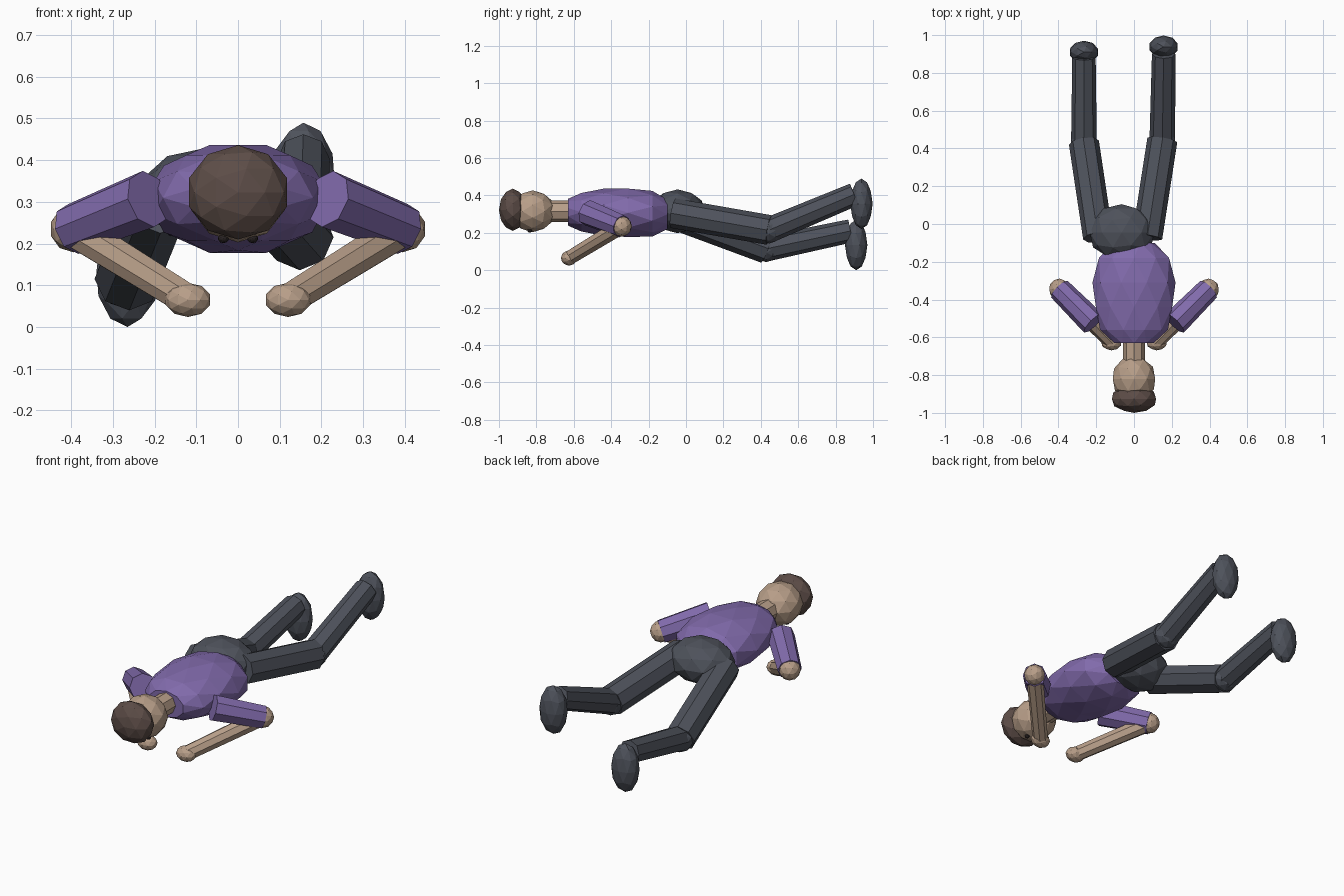
import bpy
import bmesh
import math
from mathutils import Vector, Matrix

cube = bpy.data.objects.get("Cube")
if cube:
    bpy.data.objects.remove(cube, do_unlink=True)


def material(name, rgb):
    mat = bpy.data.materials.new(name)
    mat.use_nodes = True
    color = (*rgb, 1.0)
    mat.diffuse_color = color
    mat.node_tree.nodes["Principled BSDF"].inputs["Base Color"].default_value = color
    return mat


SHIRT = material("purple shirt", (0.22, 0.145, 0.41))
TROUSERS = material("charcoal trousers", (0.076, 0.084, 0.105))
SKIN = material("tan skin", (0.48, 0.345, 0.25))
HAIR = material("brown hair", (0.108, 0.073, 0.063))
EYE = material("dark eyes", (0.02, 0.015, 0.015))


def finish(bm, name, mat):
    bmesh.ops.recalc_face_normals(bm, faces=bm.faces)
    mesh = bpy.data.meshes.new(name)
    bm.to_mesh(mesh)
    bm.free()
    mesh.materials.append(mat)
    obj = bpy.data.objects.new(name, mesh)
    bpy.context.collection.objects.link(obj)
    return obj


def ball(name, center, radii, mat, lengthwise=True):
    """Faceted ellipsoid; its poles lie along y when lengthwise."""
    bm = bmesh.new()
    bmesh.ops.create_icosphere(bm, subdivisions=2, radius=1)
    if lengthwise:
        bmesh.ops.rotate(bm, verts=bm.verts, matrix=Matrix.Rotation(math.pi / 2, 3, 'X'))
    bmesh.ops.scale(bm, verts=bm.verts, vec=radii)
    bmesh.ops.translate(bm, verts=bm.verts, vec=center)
    return finish(bm, name, mat)


def limb(name, start, end, r1, r2, mat):
    """Eight-sided tapered tube between two points."""
    a, b = Vector(start), Vector(end)
    axis = b - a
    bm = bmesh.new()
    bmesh.ops.create_cone(bm, cap_ends=True, segments=8, radius1=r1, radius2=r2,
                          depth=axis.length)
    turn = axis.to_track_quat('Z', 'Y').to_matrix().to_4x4()
    bmesh.ops.transform(bm, verts=bm.verts,
                        matrix=Matrix.Translation((a + b) / 2) @ turn)
    return finish(bm, name, mat)


def faceted_body(name, profile, mat, sides=10):
    """Triangulated rings along y, each turned half a step from the last."""
    bm = bmesh.new()
    rings = []
    for i, (y, rx, rz, zc) in enumerate(profile):
        ring = []
        for k in range(sides):
            t = 2 * math.pi * (k + 0.5 * (i % 2)) / sides + math.pi / 2
            ring.append(bm.verts.new((rx * math.cos(t), y, zc + rz * math.sin(t))))
        rings.append(ring)
    for i in range(len(rings) - 1):
        a, b = rings[i], rings[i + 1]
        if i % 2:
            a, b = b, a
        for k in range(sides):
            n = (k + 1) % sides
            bm.faces.new((a[k], a[n], b[k]))
            bm.faces.new((b[k], a[n], b[n]))
    bm.faces.new(rings[0])
    bm.faces.new(rings[-1])
    return finish(bm, name, mat)


# Torso, neck and hips
faceted_body("torso", [
    (-0.63, 0.11, 0.072, 0.31),
    (-0.56, 0.18, 0.108, 0.31),
    (-0.44, 0.212, 0.126, 0.31),
    (-0.31, 0.22, 0.136, 0.307),
    (-0.18, 0.195, 0.122, 0.302),
    (-0.10, 0.11, 0.083, 0.298)], SHIRT)
limb("neck", (0, -0.74, 0.315), (0, -0.59, 0.315), 0.058, 0.058, SKIN)
ball("hips", (-0.065, -0.045, 0.315), (0.178, 0.15, 0.117), TROUSERS)

# Head, face down, with a cap of hair on the crown
ball("head", (0, -0.82, 0.315), (0.118, 0.122, 0.112), SKIN)
ball("hair", (0, -0.926, 0.323), (0.123, 0.074, 0.113), HAIR)

# Mirrored eyes and arms
for side, s in (("left", 1), ("right", -1)):
    ball(side + "_eye", (s * 0.035, -0.835, 0.212), (0.013, 0.013, 0.011), EYE)
    shoulder = (s * 0.215, -0.525, 0.307)
    elbow = (s * 0.395, -0.345, 0.235)
    hand = (s * 0.12, -0.625, 0.065)
    limb(side + "_sleeve", shoulder, elbow, 0.07, 0.062, SHIRT)
    ball(side + "_elbow", elbow, (0.056, 0.056, 0.056), SKIN)
    limb(side + "_forearm", elbow, hand, 0.045, 0.04, SKIN)
    ball(side + "_hand", hand, (0.056, 0.044, 0.041), SKIN)

# Legs, one bent higher than the other
legs = {
    "left": ((0.07, -0.07, 0.305), (0.15, 0.445, 0.215), (0.157, 0.90, 0.405),
             (0.157, 0.938, 0.355)),
    "right": ((-0.19, -0.07, 0.30), (-0.265, 0.43, 0.115), (-0.265, 0.88, 0.21),
              (-0.265, 0.91, 0.135)),
}
for side, (hip, knee, ankle, foot) in legs.items():
    limb(side + "_thigh", hip, knee, 0.08, 0.08, TROUSERS)
    ball(side + "_knee", knee, (0.072, 0.072, 0.072), TROUSERS)
    limb(side + "_shin", knee, ankle, 0.068, 0.062, TROUSERS)
    ball(side + "_foot", foot, (0.078, 0.06, 0.135), TROUSERS, lengthwise=False)
